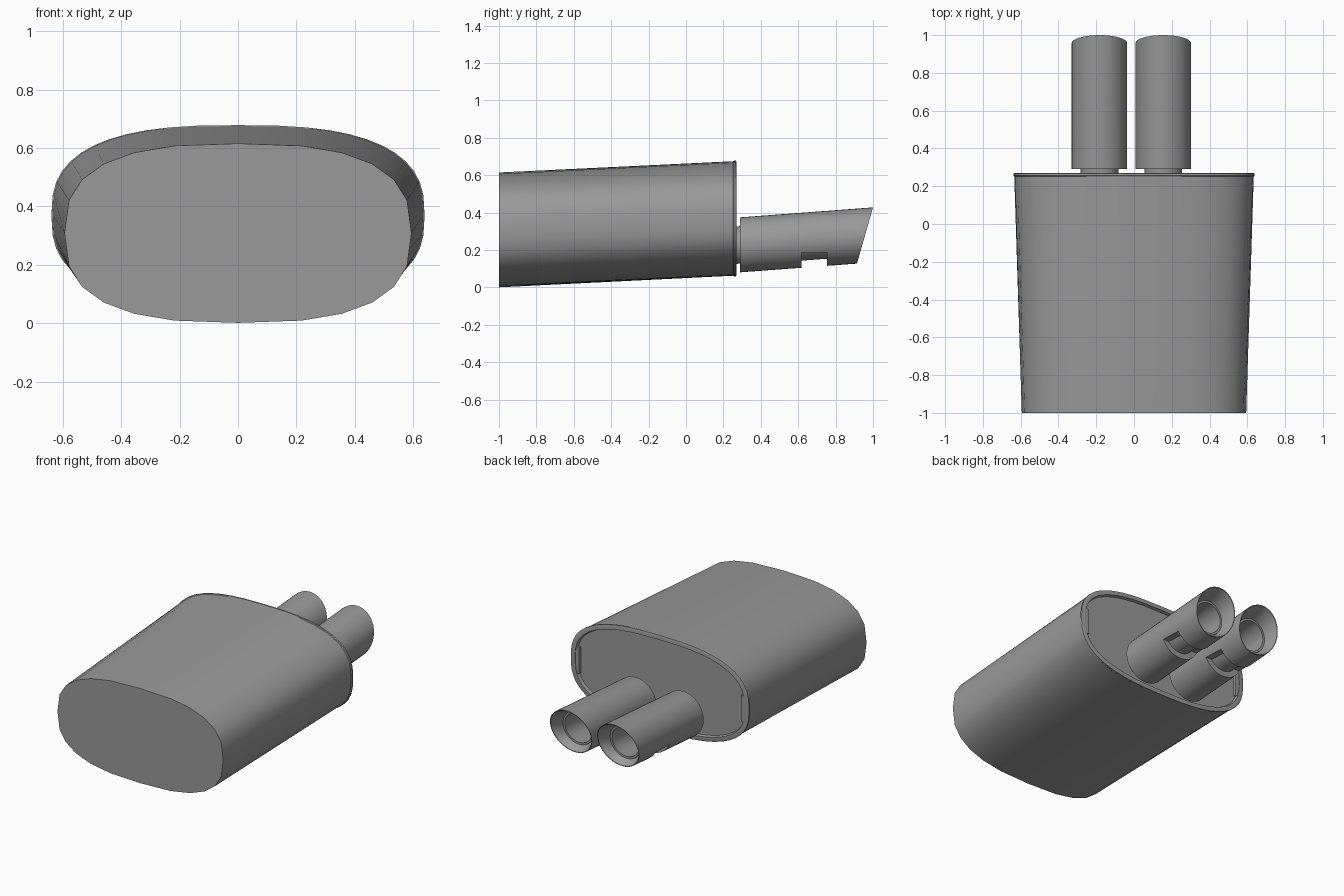
import bpy
from math import sin, cos, pi, copysign

if "Cube" in bpy.data.objects:
    bpy.data.objects.remove(bpy.data.objects["Cube"])

# dark grey metal
metal = bpy.data.materials.new("dark_metal")
metal.diffuse_color = (0.32, 0.32, 0.32, 1)
metal.use_nodes = True
metal.node_tree.nodes["Principled BSDF"].inputs["Base Color"].default_value = metal.diffuse_color


def loft(name, rings, cap_start=False, cap_end=False, loop=False):
    """Skin a list of equal-length point rings running along +y."""
    n = len(rings[0])
    verts = [p for r in rings for p in r]
    faces = []
    spans = len(rings) if loop else len(rings) - 1
    for i in range(spans):
        a, b = i * n, ((i + 1) % len(rings)) * n
        for j in range(n):
            k = (j + 1) % n
            faces.append((a + j, a + k, b + k, b + j))
    if cap_start:
        faces.append(tuple(reversed(range(n))))
    if cap_end:
        faces.append(tuple(range(len(verts) - n, len(verts))))
    me = bpy.data.meshes.new(name)
    me.from_pydata(verts, [], faces)
    me.materials.append(metal)
    ob = bpy.data.objects.new(name, me)
    bpy.context.collection.objects.link(ob)
    return ob


def smooth(ob, angle=0.5):
    bpy.ops.object.select_all(action='DESELECT')
    bpy.context.view_layer.objects.active = ob
    ob.select_set(True)
    bpy.ops.object.shade_smooth_by_angle(angle=angle)


def box(name, center, size):
    bpy.ops.mesh.primitive_cube_add(size=1, location=center)
    ob = bpy.context.object
    ob.name = name
    ob.scale = size
    ob.data.materials.append(metal)
    return ob


def oval(y, a, b, zc, n=48, power=2.7):
    """Rounded oval cross-section of the muffler; clockwise from behind."""
    pts = []
    for i in range(n):
        t = -2 * pi * i / n
        c, s = cos(t), sin(t)
        pts.append((a * copysign(abs(c) ** (2 / power), c), y,
                    zc + b * copysign(abs(s) ** (2 / power), s)))
    return pts


def coarsen(ring):
    """Straighten every second point so the front reads as a 24-sided outline."""
    out = list(ring)
    for i in range(1, len(ring), 2):
        p, q = ring[i - 1], ring[(i + 1) % len(ring)]
        out[i] = tuple((u + v) / 2 for u, v in zip(p, q))
    return out


# muffler body: tapered oval can with a thin rim and recessed back plate
body = loft("muffler_body", [
    coarsen(oval(-1.0, 0.594, 0.307, 0.308)),
    oval(0.252, 0.634, 0.306, 0.369),
    oval(0.256, 0.639, 0.309, 0.369),
    oval(0.267, 0.639, 0.309, 0.369),
    oval(0.269, 0.634, 0.304, 0.369),
    oval(0.269, 0.608, 0.281, 0.369),
    oval(0.250, 0.602, 0.276, 0.369),
], cap_start=True, cap_end=True)
smooth(body)

# small tabs on the inside of the rim
for side, label in ((-1, "left"), (1, "right")):
    box("rim_tab_" + label, (side * 0.594, 0.255, 0.36), (0.03, 0.022, 0.17))

SLOPE = 0.075


def circle(xc, y, r, slant=0.0, n=40):
    """Pipe ring following the rising axis; slant leans the top backwards."""
    pts = []
    for i in range(n):
        t = -2 * pi * i / n
        py = y + slant * sin(t)
        pts.append((xc + r * cos(t), py,
                    0.228 + SLOPE * (py - 0.29) + r * sin(t)))
    return pts


# twin tailpipes
for xc, label in ((-0.183, "left"), (0.155, "right")):
    # outer sleeve with slanted, flared mouth
    sleeve = loft("pipe_sleeve_" + label, [
        circle(xc, 0.29, 0.147),
        circle(xc, 0.957, 0.147, 0.043),
        circle(xc, 0.956, 0.143, 0.042),
        circle(xc, 0.88, 0.11, 0.01),
        circle(xc, 0.29, 0.11),
    ], loop=True)
    # rectangular notch on the underside
    cutter = box("notch_cutter_" + label, (xc, 0.686, 0.088), (0.4, 0.135, 0.2))
    mod = sleeve.modifiers.new("notch", 'BOOLEAN')
    mod.object = cutter
    mod.operation = 'DIFFERENCE'
    mod.solver = 'EXACT'
    bpy.context.view_layer.objects.active = sleeve
    bpy.ops.object.modifier_apply(modifier=mod.name)
    bpy.data.objects.remove(cutter)
    smooth(sleeve)

    # inner tube joining the sleeve to the back plate
    tube = loft("inner_tube_" + label, [
        circle(xc, 0.24, 0.1),
        circle(xc, 0.295, 0.1),
        circle(xc, 0.296, 0.109),
        circle(xc, 0.882, 0.109, 0.01),
        circle(xc, 0.882, 0.096, 0.01),
        circle(xc, 0.31, 0.092),
        circle(xc, 0.26, 0.09),
    ], cap_start=True, cap_end=True)
    smooth(tube)
